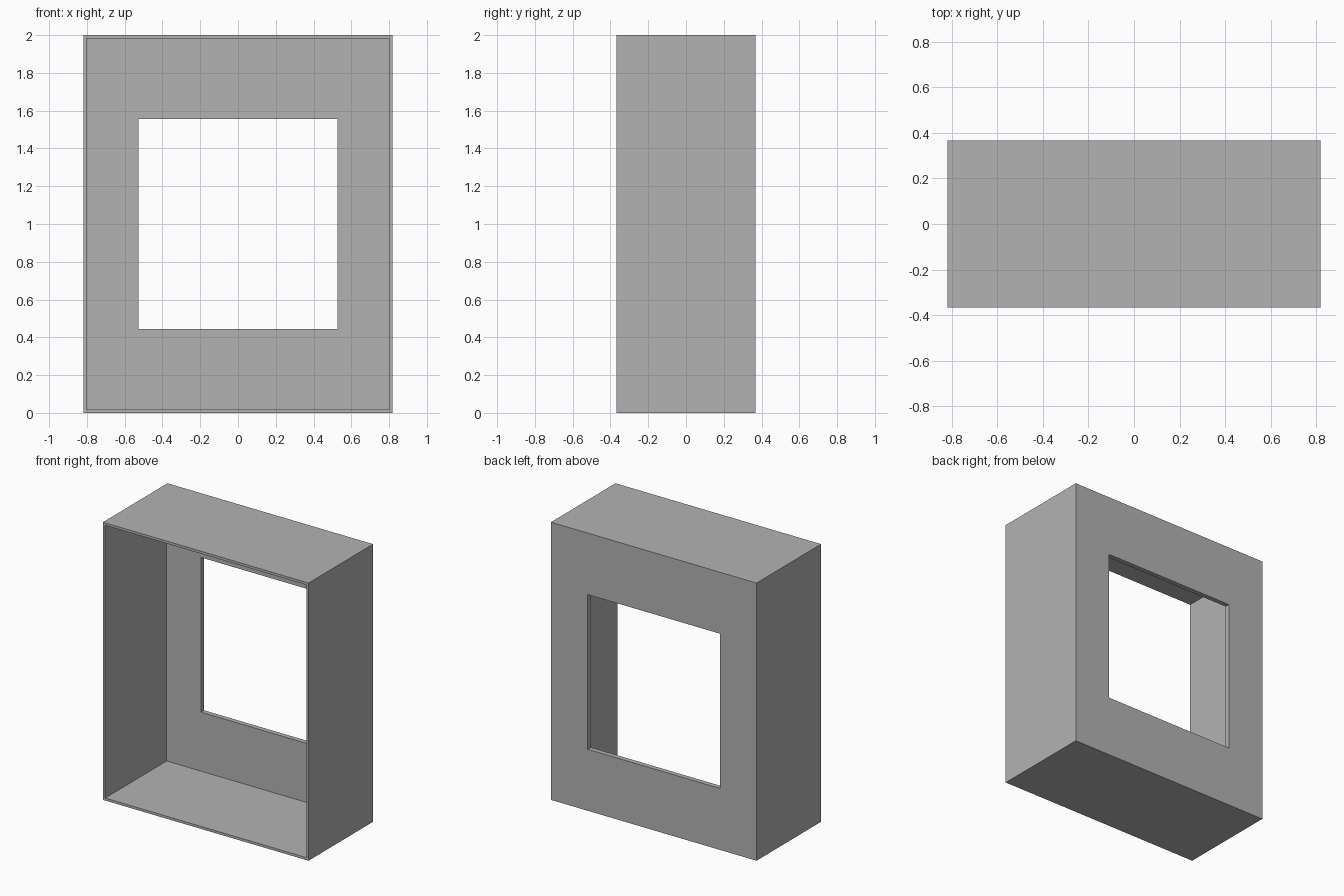
import bpy
import bmesh

cube = bpy.data.objects.get("Cube")
if cube:
    bpy.data.objects.remove(cube, do_unlink=True)

HALF_W, HALF_D, HEIGHT = 0.819, 0.367, 2.0
WALL, BACK = 0.018, 0.035           # side wall and back panel thickness
HOLE_W, HOLE_H = 0.526, 0.557       # half sizes of the back opening

# Plain grey paint
grey = bpy.data.materials.new("plain_grey")
grey.use_nodes = True
colour = (0.45, 0.45, 0.45, 1)
grey.diffuse_color = colour
grey.node_tree.nodes["Principled BSDF"].inputs["Base Color"].default_value = colour

bm = bmesh.new()


def ring(half_w, half_h, y):
    """Rectangular loop of corners, centred on the box, at depth y."""
    mid = HEIGHT / 2
    corners = ((-1, -1), (1, -1), (1, 1), (-1, 1))
    return [bm.verts.new((sx * half_w, y, mid + sz * half_h)) for sx, sz in corners]


# Loops run outside to the back, through the opening and out along the inside
inner_w, inner_h = HALF_W - WALL, HEIGHT / 2 - WALL
loops = [
    ring(HALF_W, HEIGHT / 2, -HALF_D),
    ring(HALF_W, HEIGHT / 2, HALF_D),
    ring(HOLE_W, HOLE_H, HALF_D),
    ring(HOLE_W, HOLE_H, HALF_D - BACK),
    ring(inner_w, inner_h, HALF_D - BACK),
    ring(inner_w, inner_h, -HALF_D),
]
for i, a in enumerate(loops):
    b = loops[(i + 1) % len(loops)]
    for k in range(4):
        n = (k + 1) % 4
        bm.faces.new((a[k], a[n], b[n], b[k]))
bmesh.ops.recalc_face_normals(bm, faces=bm.faces)

# Open-fronted box with a window in its back panel
mesh = bpy.data.meshes.new("open_box_frame")
bm.to_mesh(mesh)
bm.free()
mesh.materials.append(grey)
box = bpy.data.objects.new("open_box_frame", mesh)
bpy.context.collection.objects.link(box)
